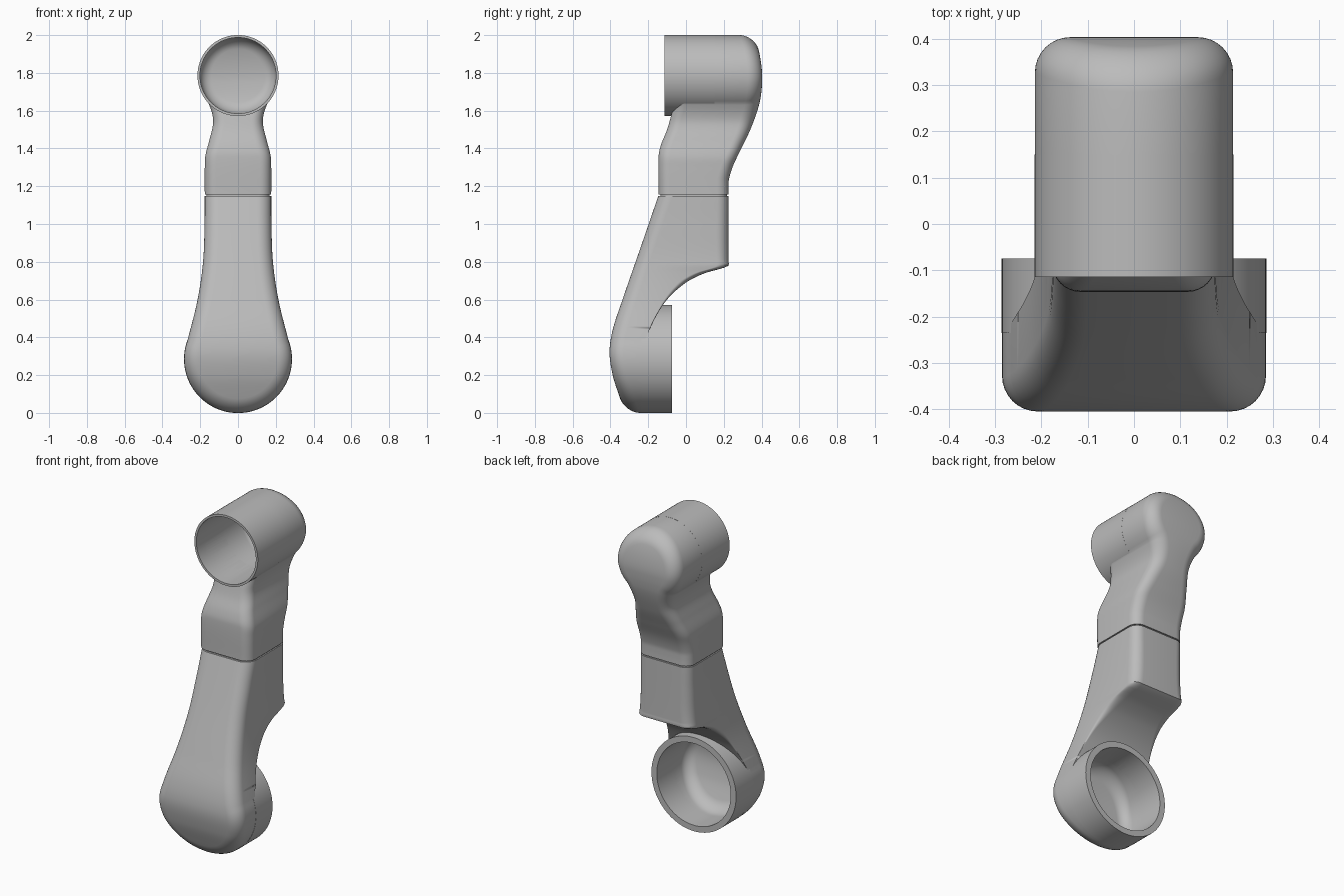
import bpy, bmesh, math

cube = bpy.data.objects.get("Cube")
if cube:
    bpy.data.objects.remove(cube, do_unlink=True)

grey = bpy.data.materials.new("plain_grey")
grey.use_nodes = True
grey.diffuse_color = (0.5, 0.5, 0.5, 1)
grey.node_tree.nodes["Principled BSDF"].inputs["Base Color"].default_value = (0.5, 0.5, 0.5, 1)


def curve(points):
    """Smooth function through (position, value) points, flat beyond the ends."""
    def slope(i):
        a, b = points[max(i - 1, 0)], points[min(i + 1, len(points) - 1)]
        return (b[1] - a[1]) / (b[0] - a[0])

    def f(z):
        if z <= points[0][0]:
            return points[0][1]
        for i in range(len(points) - 1):
            (z0, v0), (z1, v1) = points[i], points[i + 1]
            if z <= z1:
                h = z1 - z0
                t = (z - z0) / h
                s = t * t * (3 - 2 * t)
                return (v0 + (v1 - v0) * s + h * t * (1 - t) ** 2 * slope(i)
                        - h * t * t * (1 - t) * slope(i + 1))
        return points[-1][1]
    return f


def const(v):
    return lambda z: v


def arc(radius, centre, a0, a1, steps):
    """Half outline of a disc as (half width, height), from angle a0 to a1."""
    out = []
    for i in range(steps + 1):
        a = math.radians(a0 + (a1 - a0) * i / steps)
        w = radius * math.cos(a)
        out.append((w if w > 1e-6 else 0.0, centre + radius * math.sin(a)))
    return out


def finish(name, bm, smooth=True):
    bmesh.ops.remove_doubles(bm, verts=bm.verts, dist=1e-5)
    bmesh.ops.recalc_face_normals(bm, faces=bm.faces)
    mesh = bpy.data.meshes.new(name)
    bm.to_mesh(mesh)
    bm.free()
    mesh.materials.append(grey)
    obj = bpy.data.objects.new(name, mesh)
    bpy.context.collection.objects.link(obj)
    if smooth:
        shade(obj)
    return obj


def shade(obj):
    bpy.ops.object.select_all(action="DESELECT")
    obj.select_set(True)
    bpy.context.view_layer.objects.active = obj
    bpy.ops.object.shade_smooth_by_angle(angle=math.radians(35))


def loft(name, outline, front, back, r_front, r_back, smooth=True):
    """Symmetric outline given depth by front/back curves, with rounded rims."""
    bm = bmesh.new()
    rows, n, steps = [], len(outline), 8
    for i, (w, z) in enumerate(outline):
        p = outline[i - 1] if i else (outline[0] if w else (-outline[1][0], outline[1][1]))
        q = outline[i + 1] if i < n - 1 else (outline[i] if w else (-outline[i - 1][0], outline[i - 1][1]))
        tx, tz = q[0] - p[0], q[1] - p[1]
        d = math.hypot(tx, tz)
        nx, nz = -tz / d, tx / d
        half = []
        for edge, radius, sign in ((back, r_back, -1), (front, r_front, 1)):
            r = radius(z)
            part = []
            for k in range(steps + 1):
                a = math.pi / 2 * k / steps
                inset = r * (1 - math.sin(a))
                zz = z + nz * inset
                part.append((w + nx * inset, edge(zz) + sign * r * (1 - math.cos(a)), zz))
            half += part if sign < 0 else part[::-1]
        loop = half + [(-x, y, zz) for x, y, zz in reversed(half)]
        rows.append([bm.verts.new(c) for c in loop])
    for a, b in zip(rows, rows[1:]):
        for j in range(len(a)):
            k = (j + 1) % len(a)
            bm.faces.new((a[j], a[k], b[k], b[j]))
    if outline[0][0]:
        bm.faces.new(rows[0])
    if outline[-1][0]:
        bm.faces.new(rows[-1])
    return finish(name, bm, smooth)


def ring(name, outer, inner, centre, y0, y1, count=96):
    """Short tube along y with a flat rim."""
    bm = bmesh.new()
    rows = []
    for i in range(count):
        a = math.tau * i / count
        rows.append([bm.verts.new((r * math.cos(a), y, centre + r * math.sin(a)))
                     for r, y in ((outer, y0), (outer, y1), (inner, y1), (inner, y0))])
    for i in range(count):
        a, b = rows[i], rows[(i + 1) % count]
        for j in range(4):
            k = (j + 1) % 4
            bm.faces.new((a[j], a[k], b[k], b[j]))
    return finish(name, bm)


def bore(body, cutter):
    mod = body.modifiers.new("bore", "BOOLEAN")
    mod.operation, mod.solver, mod.object = "DIFFERENCE", "EXACT", cutter
    bpy.context.view_layer.objects.active = body
    bpy.ops.object.modifier_apply(modifier=mod.name)
    bpy.data.objects.remove(cutter, do_unlink=True)
    shade(body)


def levels(f, z0, z1, count):
    zs = [z0 + (z1 - z0) * i / count for i in range(count + 1)]
    return [(f(z), z) for z in zs]


# Lower link: teardrop outline, sloping front, scooped back
LOW_R, LOW_Z, SEAM = 0.285, 0.285, 1.153
disc = arc(LOW_R, LOW_Z, -90, 20, 28)
neck = curve([disc[-2][::-1], disc[-1][::-1], (0.6, 0.214), (0.8, 0.185), (1.0, 0.177), (SEAM, 0.176)])
low_outline = disc + levels(neck, disc[-1][1], SEAM - 0.004, 80)[1:]
low_front = curve([(0, -0.32), (0.1, -0.357), (0.2, -0.388), (0.32, -0.405), (0.44, -0.388),
                   (0.6, -0.336), (0.9, -0.232), (SEAM, -0.145)])
low_back = curve([(0.36, -0.23), (0.38, -0.22), (0.49, -0.17), (0.6, -0.1), (0.69, 0.0),
                  (0.74, 0.1), (0.768, 0.2), (0.78, 0.225), (0.8, 0.225), (SEAM, 0.225)])
low_round = curve([(0.45, 0.0), (0.6, 0.015), (0.78, 0.06), (SEAM, 0.06)])
lower_link = loft("lower_link", low_outline, low_front, low_back, const(0.075), low_round, False)
bore(lower_link, loft("lower_bore", arc(0.25, LOW_Z, -90, 90, 48),
                      lambda z: low_front(z) + 0.03, const(0.0), const(0.06), const(0), False))
ring("lower_cup_rim", LOW_R + 0.001, 0.25, LOW_Z, -0.235, -0.075)

# Upper link: narrow neck swelling into a horizontal tube with a domed back
UP_R, UP_Z = 0.214, 1.786
disc = arc(UP_R, UP_Z, -43, 90, 34)
neck = curve([(SEAM, 0.176), (1.3, 0.176), (1.36, 0.173), (1.45, 0.15), (1.53, 0.132),
              (1.58, 0.136), disc[0][::-1], disc[1][::-1]])
up_outline = levels(neck, SEAM + 0.004, disc[0][1], 50)[:-1] + disc
up_front = curve([(SEAM, -0.145), (1.36, -0.145), (1.42, -0.132), (1.5, -0.1), (1.57, -0.08),
                  (1.65, -0.06), (2, -0.06)])
up_back = curve([(SEAM, 0.225), (1.2, 0.225), (1.24, 0.228), (1.31, 0.25), (1.4, 0.293), (1.51, 0.345),
                 (1.64, 0.389), (1.75, 0.403), (1.83, 0.4), (1.92, 0.385), (2, 0.36)])
up_round = curve([(SEAM, 0.06), (1.4, 0.065), (1.6, 0.075), (2, 0.075)])
upper_link = loft("upper_link", up_outline, up_front, up_back, const(0.06), up_round, False)
bore(upper_link, loft("upper_bore", arc(0.201, UP_Z, -90, 90, 48), const(-0.3),
                      lambda z: up_back(z) - 0.03, const(0), const(0.06), False))
ring("upper_tube_rim", UP_R + 0.0005, 0.201, UP_Z, -0.115, 0.15)

# Recessed collar filling the seam between the two links
loft("seam_collar", [(0.168, SEAM - 0.02), (0.168, SEAM + 0.02)],
     const(-0.135), const(0.217), const(0.06), const(0.055))
